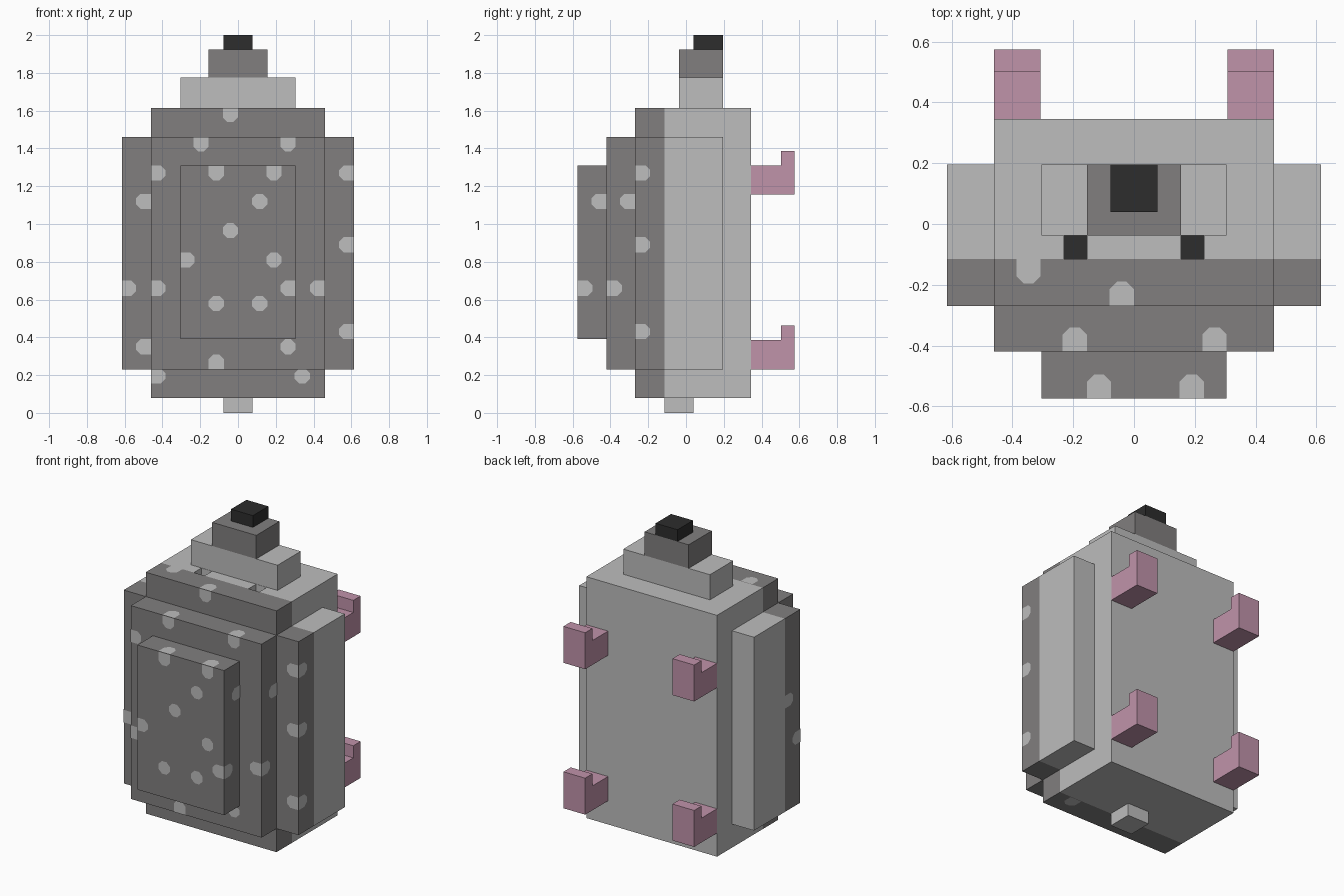
import bpy
import bmesh
from mathutils import Vector

cube = bpy.data.objects.get("Cube")
if cube:
    bpy.data.objects.remove(cube, do_unlink=True)


def material(name, rgb):
    m = bpy.data.materials.new(name)
    m.use_nodes = True
    m.diffuse_color = (*rgb, 1)
    m.node_tree.nodes["Principled BSDF"].inputs["Base Color"].default_value = (*rgb, 1)
    return m


LIGHT = material("light_grey", (0.51, 0.51, 0.51))
DARK = material("dark_grey", (0.22, 0.212, 0.212))
BLACK = material("black", (0.026, 0.026, 0.026))
PINK = material("pink", (0.527, 0.292, 0.402))

SPLIT = -0.115   # where the dark front meets the light back
LIFT = 0.003     # spot plate offset
R = 0.04         # spot half width


def finish(name, bm, *mats):
    mesh = bpy.data.meshes.new(name)
    bm.to_mesh(mesh)
    bm.free()
    for m in mats:
        mesh.materials.append(m)
    obj = bpy.data.objects.new(name, mesh)
    bpy.context.collection.objects.link(obj)
    return obj


def box_mesh(lo, hi):
    bm = bmesh.new()
    bmesh.ops.create_cube(bm, size=1)
    lo, hi = Vector(lo), Vector(hi)
    for v in bm.verts:
        v.co = Vector([lo[i] + (v.co[i] + 0.5) * (hi[i] - lo[i]) for i in range(3)])
    return bm


def box(name, lo, hi, mat):
    return finish(name, box_mesh(lo, hi), mat)


def cut(bm, axis, value):
    point, normal = Vector(), Vector()
    point[axis], normal[axis] = value, 1
    bmesh.ops.bisect_plane(bm, geom=bm.verts[:] + bm.edges[:] + bm.faces[:],
                           plane_co=point, plane_no=normal)


def paint_front(bm):
    for f in bm.faces:
        f.material_index = 1 if f.calc_center_median().y < SPLIT else 0


# Main body with two square pits in the top
bm = box_mesh((-0.46, -0.27, 0.08), (0.46, 0.345, 1.615))
for x in (-0.23, -0.155, 0.155, 0.23):
    cut(bm, 0, x)
for y in (SPLIT, -0.04):
    cut(bm, 1, y)
paint_front(bm)
pits = []
for f in bm.faces:
    c = f.calc_center_median()
    if f.normal.z > 0.9 and SPLIT < c.y < -0.04 and 0.155 < abs(c.x) < 0.23:
        pits.append(f)
for f in pits:
    floor = bmesh.ops.extrude_discrete_faces(bm, faces=[f])["faces"][0]
    floor.material_index = 2
    bmesh.ops.translate(bm, verts=floor.verts[:], vec=(0, 0, -0.077))
finish("body", bm, LIGHT, DARK, BLACK)

# Side pockets
for side, lo, hi in (("left", 0.46, 0.615), ("right", -0.615, -0.46)):
    bm = box_mesh((lo, -0.27, 0.23), (hi, 0.195, 1.46))
    cut(bm, 1, SPLIT)
    paint_front(bm)
    finish(side + "_side_pocket", bm, LIGHT, DARK)

# Stepped front, top and base
box("front_panel", (-0.46, -0.42, 0.23), (0.46, -0.27, 1.46), DARK)
box("front_pocket", (-0.305, -0.575, 0.39), (0.305, -0.42, 1.31), DARK)
box("neck", (-0.305, -0.038, 1.615), (0.305, 0.195, 1.775), LIGHT)
box("collar", (-0.155, -0.038, 1.775), (0.155, 0.195, 1.925), DARK)
box("cap", (-0.077, 0.04, 1.925), (0.077, 0.195, 2.0), BLACK)
box("base_nub", (-0.077, SPLIT, 0), (0.077, 0.04, 0.08), LIGHT)

# Four hooks on the back
for level, z in (("lower", 0.23), ("upper", 1.155)):
    for side, x in (("left", 0.307), ("right", -0.46)):
        profile = [(0.345, 0), (0.575, 0), (0.575, 0.232),
                   (0.502, 0.232), (0.502, 0.155), (0.345, 0.155)]
        bm = bmesh.new()
        face = bm.faces.new([bm.verts.new((x, y, z + h)) for y, h in profile])
        ext = bmesh.ops.extrude_face_region(bm, geom=[face], use_keep_orig=True)
        moved = [g for g in ext["geom"] if isinstance(g, bmesh.types.BMVert)]
        bmesh.ops.translate(bm, verts=moved, vec=(0.153, 0, 0))
        bmesh.ops.recalc_face_normals(bm, faces=bm.faces[:])
        finish(f"{level}_{side}_hook", bm, PINK)

# Light spots: rounded squares that go straight where they meet a face edge
spots = bmesh.new()


def spot(axis, sign, level, center, bounds):
    """Add one spot on a face; return which of its four sides touch an edge."""
    (a, b), (a0, a1, b0, b1) = center, bounds
    near = 0.015
    touch = (a - R < a0 + near, a + R > a1 - near, b - R < b0 + near, b + R > b1 - near)
    left, right = (a0 if touch[0] else a - R), (a1 if touch[1] else a + R)
    low, top = (b0 if touch[2] else b - R), (b1 if touch[3] else b + R)
    pts = []
    corners = ((left, low, 1, 1, 0, 2), (right, low, -1, 1, 1, 2),
               (right, top, -1, -1, 1, 3), (left, top, 1, -1, 0, 3))
    for i, (u, v, du, dv, su, sv) in enumerate(corners):
        if touch[su] or touch[sv]:
            pts.append((u, v))
        else:
            pair = [(u, v + dv * 0.024), (u + du * 0.024, v)]
            pts += pair if i % 2 == 0 else pair[::-1]
    verts = []
    for u, v in pts:
        co = [u, v]
        co.insert(axis, level + sign * LIFT)
        verts.append(spots.verts.new(co))
    f = spots.faces.new(verts)
    f.normal_update()
    if f.normal[axis] * sign < 0:
        f.normal_flip()
    return touch


def front_spots(y, depth, bounds, centers):
    """Spots on a front face, carried round any outer edge they touch."""
    x0, x1, z0, z1 = bounds
    for x, z in centers:
        t = spot(1, -1, y, (x, z), bounds)
        side = (y, y + depth, z0, z1)
        if t[0] and x0 != 0.46:
            spot(0, -1, x0, (y + R, z), side)
        if t[1] and x1 != -0.46:
            spot(0, 1, x1, (y + R, z), side)
        if t[3]:
            spot(2, 1, z1, (x, y + R), (x0, x1, y, y + depth))


front_spots(-0.575, 0.155, (-0.305, 0.305, 0.39, 1.31),
            [(-0.115, 1.27), (0.19, 1.27), (0.115, 1.12), (-0.04, 0.965), (-0.27, 0.81),
             (0.19, 0.81), (0.265, 0.66), (-0.115, 0.58), (0.115, 0.58)])
front_spots(-0.42, 0.15, (-0.46, 0.46, 0.23, 1.46),
            [(-0.195, 1.425), (0.265, 1.425), (-0.425, 1.27), (-0.425, 0.66),
             (0.42, 0.66), (0.265, 0.35), (-0.115, 0.27)])
front_spots(-0.27, 0.155, (-0.46, 0.46, 0.08, 1.615),
            [(-0.04, 1.58), (-0.425, 0.195), (0.34, 0.195)])
front_spots(-0.27, 0.155, (0.46, 0.615, 0.23, 1.46),
            [(0.575, 1.27), (0.575, 0.89), (0.575, 0.43)])
front_spots(-0.27, 0.155, (-0.615, -0.46, 0.23, 1.46),
            [(-0.5, 1.12), (-0.58, 0.66), (-0.5, 0.35)])

# Spots in the steps and along the light-dark boundary
spot(0, 1, 0.305, (-0.46, 1.12), (-0.575, -0.42, 0.39, 1.31))
spot(0, 1, 0.46, (-0.31, 1.12), (-0.42, -0.27, 0.23, 1.46))
spot(0, -1, -0.615, (-0.155, 0.93), (-0.27, SPLIT, 0.23, 1.46))
spot(2, 1, 1.615, (-0.347, -0.155), (-0.46, 0.46, -0.27, SPLIT))
for x in (0.34, -0.12):
    spot(2, -1, 0.08, (x, -0.155), (-0.46, 0.46, -0.27, SPLIT))
finish("spots", spots, LIGHT)
